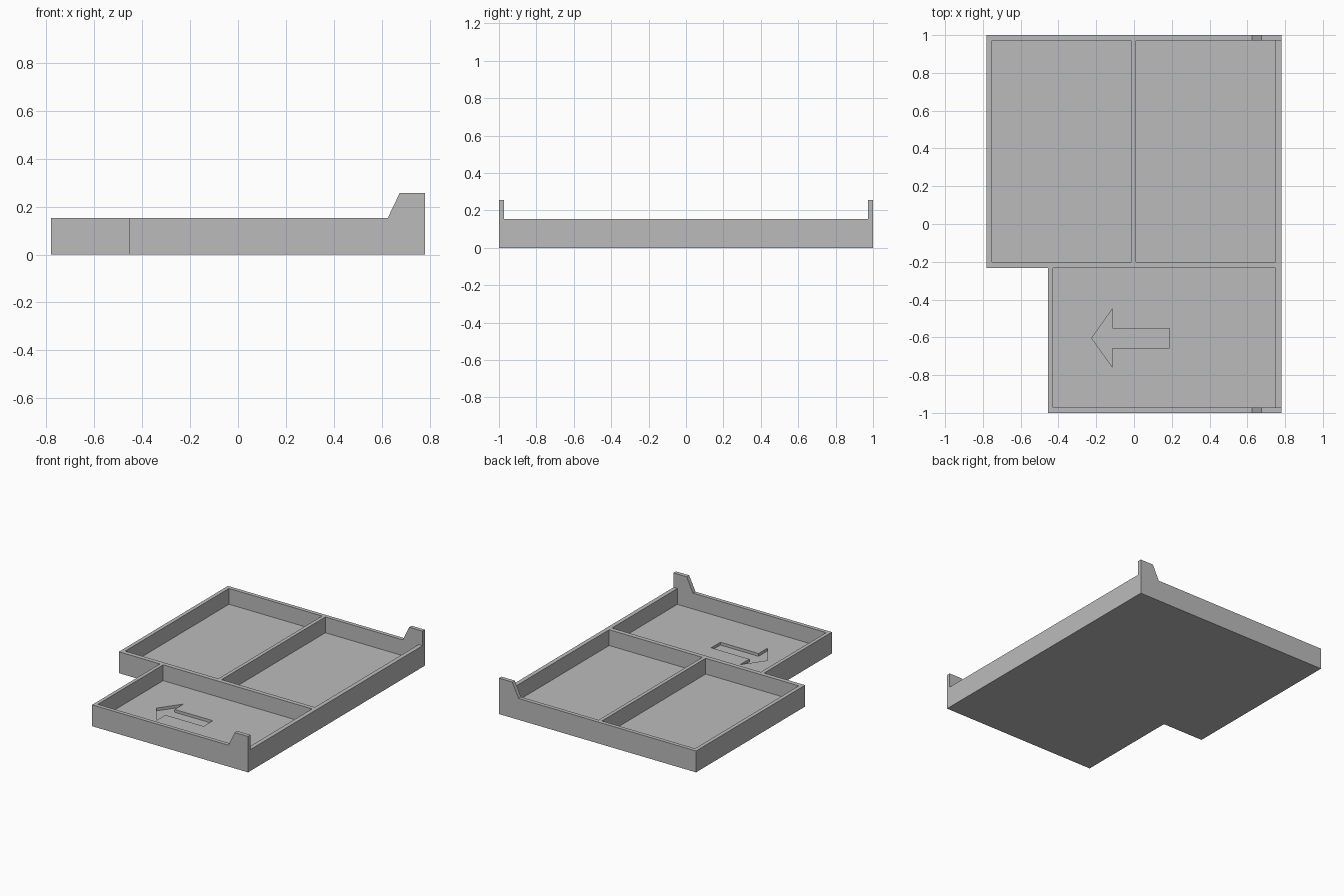
import bpy
import bmesh

if "Cube" in bpy.data.objects:
    bpy.data.objects.remove(bpy.data.objects["Cube"], do_unlink=True)

grey = bpy.data.materials.new("plain grey")
grey.use_nodes = True
grey.diffuse_color = (0.5, 0.5, 0.5, 1)
grey.node_tree.nodes["Principled BSDF"].inputs["Base Color"].default_value = (0.5, 0.5, 0.5, 1)

RIM, FLOOR, TAB_TOP = 0.153, 0.04, 0.257
X, STEP_X, STEP_Y = 0.78, -0.455, -0.233
INNER_Y = 0.972  # inner face of the end walls


def prism(name, points, offset):
    """Extrude a flat polygon of 3D points along offset."""
    bm = bmesh.new()
    face = bm.faces.new([bm.verts.new(p) for p in points])
    extruded = bmesh.ops.extrude_face_region(bm, geom=[face])["geom"]
    verts = [g for g in extruded if isinstance(g, bmesh.types.BMVert)]
    bmesh.ops.translate(bm, verts=verts, vec=offset)
    bmesh.ops.recalc_face_normals(bm, faces=bm.faces)
    mesh = bpy.data.meshes.new(name)
    bm.to_mesh(mesh)
    bm.free()
    mesh.materials.append(grey)
    obj = bpy.data.objects.new(name, mesh)
    bpy.context.collection.objects.link(obj)
    return obj


def cut(target, points, bottom):
    """Sink a pocket of the given outline down to the bottom height."""
    cutter = prism("pocket_cutter", [(x, y, bottom) for x, y in points], (0, 0, 0.5))
    cutter.hide_render = True
    mod = target.modifiers.new("pocket", "BOOLEAN")
    mod.operation, mod.solver, mod.object = "DIFFERENCE", "EXACT", cutter
    bpy.context.view_layer.objects.active = target
    bpy.ops.object.modifier_apply(modifier=mod.name)
    bpy.data.objects.remove(cutter, do_unlink=True)


def rect(x0, x1, y0, y1):
    return [(x0, y0), (x1, y0), (x1, y1), (x0, y1)]


# Stepped tray body
outline = [(-X, 1), (-X, STEP_Y), (STEP_X, STEP_Y), (STEP_X, -1), (X, -1), (X, 1)]
tray = prism("tray", [(x, y, 0) for x, y in outline], (0, 0, RIM))

# Three compartments
for box in (rect(-0.752, -0.015, -0.201, INNER_Y),
            rect(0.011, 0.749, -0.201, INNER_Y),
            rect(-0.429, 0.749, -INNER_Y, STEP_Y)):
    cut(tray, box, FLOOR)

# Engraved arrow in the front compartment floor
mid = -0.604
half = [(-0.115, 0.153), (-0.115, 0.052), (0.187, 0.052)]
arrow = [(-0.224, mid)] + [(x, mid + d) for x, d in half]
arrow += [(x, mid - d) for x, d in reversed(half)]
cut(tray, arrow, FLOOR - 0.02)

# Sloped corner tabs at both ends
profile = [(0.625, RIM), (0.675, TAB_TOP), (X, TAB_TOP), (X, RIM)]
for name, side in (("front_tab", -1), ("back_tab", 1)):
    prism(name, [(x, side, z) for x, z in profile], (0, -side * (1 - INNER_Y), 0))
